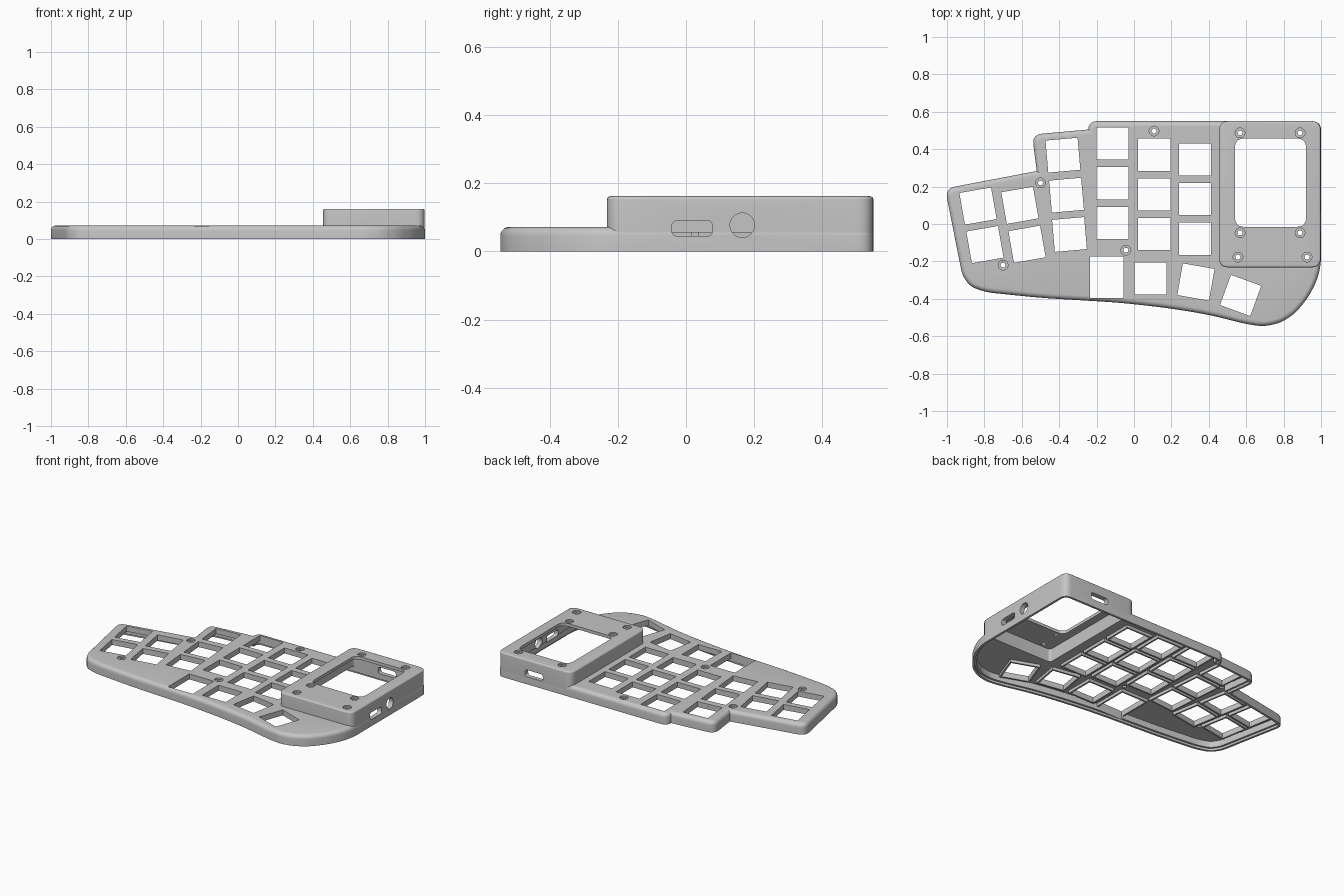
import bpy, bmesh, math
from mathutils import Matrix, Vector

default = bpy.data.objects.get("Cube")
if default:
    bpy.data.objects.remove(default, do_unlink=True)

grey = bpy.data.materials.new("case_grey")
grey.use_nodes = True
grey.diffuse_color = (0.56, 0.56, 0.56, 1)
grey.node_tree.nodes["Principled BSDF"].inputs["Base Color"].default_value = (0.56, 0.56, 0.56, 1)

TOP, PLATE_UNDER, BOX_TOP = 0.072, 0.055, 0.162


def soften(points, steps=6):
    """Round every corner (x, y, cut length) with a short curve."""
    out = []
    for i, (x, y, cut) in enumerate(points):
        p = Vector((x, y))
        if cut == 0:
            out.append(p)
            continue
        ends = []
        for q in (points[i - 1], points[(i + 1) % len(points)]):
            d = Vector(q[:2]) - p
            # neighbouring corners share the edge between them
            ends.append(min(cut, 0.97 * d.length * cut / (cut + q[2])))
        cut = min(ends)
        a = p + (Vector(points[i - 1][:2]) - p).normalized() * cut
        b = p + (Vector(points[(i + 1) % len(points)][:2]) - p).normalized() * cut
        for k in range(steps + 1):
            t = k / steps
            out.append(a * (1 - t) ** 2 + p * 2 * t * (1 - t) + b * t * t)
    return out


def inset(loop, d):
    """Offset a clockwise loop inwards."""
    out = []
    for i, p in enumerate(loop):
        e1 = (p - loop[i - 1]).normalized()
        e2 = (loop[(i + 1) % len(loop)] - p).normalized()
        n1, n2 = Vector((e1.y, -e1.x)), Vector((e2.y, -e2.x))
        out.append(p + (n1 + n2) * d / (1 + n1.dot(n2)))
    return out


def rect(x0, x1, y0, y1, cut=0):
    return soften([(x0, y0, cut), (x0, y1, cut), (x1, y1, cut), (x1, y0, cut)])


def circle(x, y, r, n=24):
    return [Vector((x + r * math.cos(2 * math.pi * k / n),
                    y - r * math.sin(2 * math.pi * k / n))) for k in range(n)]


def prisms(name, loops, z0, z1, fillet=0, matrix=None):
    """One object of upright prisms from clockwise loops, top edge optionally rounded."""
    bm = bmesh.new()
    for loop in loops:
        levels = [(loop, z0), (loop, z1 - fillet)]
        if fillet:
            for k in range(1, 6):
                a = k * math.pi / 10
                levels.append((inset(loop, fillet * (1 - math.cos(a))),
                               z1 - fillet * (1 - math.sin(a))))
        rings = [[bm.verts.new((p.x, p.y, z)) for p in pts] for pts, z in levels]
        bm.faces.new(rings[0])
        bm.faces.new(rings[-1][::-1])
        for low, high in zip(rings, rings[1:]):
            for i in range(len(loop)):
                bm.faces.new((low[i], low[i - 1], high[i - 1], high[i]))
    if matrix:
        bm.transform(matrix)
    mesh = bpy.data.meshes.new(name)
    bm.to_mesh(mesh)
    bm.free()
    mesh.materials.append(grey)
    obj = bpy.data.objects.new(name, mesh)
    bpy.context.scene.collection.objects.link(obj)
    return obj


def carve(targets, cutter):
    """Cut one shape out of several parts, then discard it."""
    for obj in targets:
        mod = obj.modifiers.new("cut", 'BOOLEAN')
        mod.operation, mod.solver, mod.object = 'DIFFERENCE', 'EXACT', cutter
        bpy.context.view_layer.objects.active = obj
        bpy.ops.object.modifier_apply(modifier=mod.name)
    bpy.data.objects.remove(cutter, do_unlink=True)


# Outline of the case, clockwise from the left-hand rear corner
outline = soften([
    (-1.01, 0.19, 0.055), (-0.52, 0.283, 0), (-0.545, 0.478, 0.055),
    (-0.245, 0.505, 0), (-0.24, 0.55, 0.045), (1, 0.55, 0.05),
    (1, -0.22, 0.05), (0.975, -0.31, 0.04), (0.93, -0.395, 0.04),
    (0.86, -0.48, 0.04), (0.78, -0.53, 0.035), (0.69, -0.548, 0.035),
    (0.59, -0.533, 0.045), (0.41, -0.487, 0.08), (0.19, -0.45, 0.1),
    (-0.08, -0.42, 0.1), (-0.5, -0.395, 0.1), (-0.79, -0.365, 0.045),
    (-0.875, -0.335, 0.035), (-0.918, -0.275, 0.035)])

# Key openings: x, y, turn in degrees
keys = [(-0.834, 0.096, 10), (-0.797, -0.11, 10), (-0.61, 0.1, 10), (-0.572, -0.108, 10),
        (-0.38, 0.368, 5), (-0.361, 0.154, 5), (-0.345, -0.056, 5),
        (0.088, -0.292, 0), (0.331, -0.31, -10), (0.57, -0.382, -20)]
for x, y in [(-0.115, 0.43), (0.108, 0.37), (0.327, 0.345)]:
    keys += [(x, y - 0.212 * row, 0) for row in range(3)]


def key_loops(grow=0):
    h = 0.086 + grow
    loops = []
    for x, y, turn in keys:
        m = Matrix.Rotation(math.radians(turn), 2)
        loops.append([m @ p + Vector((x, y)) for p in rect(-h, h, -h, h)])
    loops.append(rect(-0.235 - grow, -0.055 + grow, -0.395 - grow, -0.175 + grow))
    return loops


plate_screws = [(0.107, 0.497), (-0.5, 0.22), (-0.043, -0.14), (-0.7, -0.22)]
box_screws = [(0.567, 0.487), (0.888, 0.487), (0.567, -0.047),
              (0.888, -0.047), (0.556, -0.177), (0.925, -0.177)]

# Main parts
shell = prisms("case_shell", [outline], 0, TOP, fillet=0.026)
housing = prisms("display_housing", [rect(0.455, 0.998, -0.232, 0.55, 0.05)],
                 0.04, BOX_TOP, fillet=0.01)
rims = prisms("key_opening_rims", key_loops(0.011), 0.036, PLATE_UNDER + 0.004)
both = [shell, housing]

# Hollow underside with a stepped lip for a base
carve(both, prisms("cavity", [inset(outline, 0.028)], -0.1, PLATE_UNDER))
carve([shell], prisms("base_lip", [inset(outline, 0.015)], -0.1, 0.014))
carve(both, prisms("housing_cavity", [rect(0.487, 0.966, -0.2, 0.518, 0.02)], -0.05, 0.142))

# Key openings and display window
carve([shell, rims], prisms("key_cutter", key_loops(), -0.2, 0.3))
carve([housing], prisms("window_cutter", [rect(0.54, 0.92, -0.015, 0.457, 0.05)], 0.1, 0.3))

# Counterbored screw holes
for part, screws, top in [(shell, plate_screws, TOP), (housing, box_screws, BOX_TOP)]:
    carve([part], prisms("bore", [circle(x, y, 0.013) for x, y in screws], top - 0.06, top + 0.1))
    carve([part], prisms("head", [circle(x, y, 0.026) for x, y in screws], top - 0.01, top + 0.1))

# Ports in the side wall and the rear wall
side = Matrix(((0, 0, 1, 0), (1, 0, 0, 0), (0, 1, 0, 0), (0, 0, 0, 1)))
rear = Matrix(((-1, 0, 0, 0), (0, 0, 1, 0), (0, 1, 0, 0), (0, 0, 0, 1)))
carve(both, prisms("side_ports", [rect(-0.042, 0.078, 0.045, 0.09, 0.018),
                                  circle(0.165, 0.077, 0.036)], 0.93, 1.1, matrix=side))
carve(both, prisms("rear_port", [rect(-0.795, -0.665, 0.05, 0.095, 0.018)],
                   0.48, 0.65, matrix=rear))

# Smooth the rounded edges only
for obj in (shell, housing, rims):
    bpy.ops.object.select_all(action='DESELECT')
    obj.select_set(True)
    bpy.context.view_layer.objects.active = obj
    bpy.ops.object.shade_smooth_by_angle(angle=math.radians(35))
